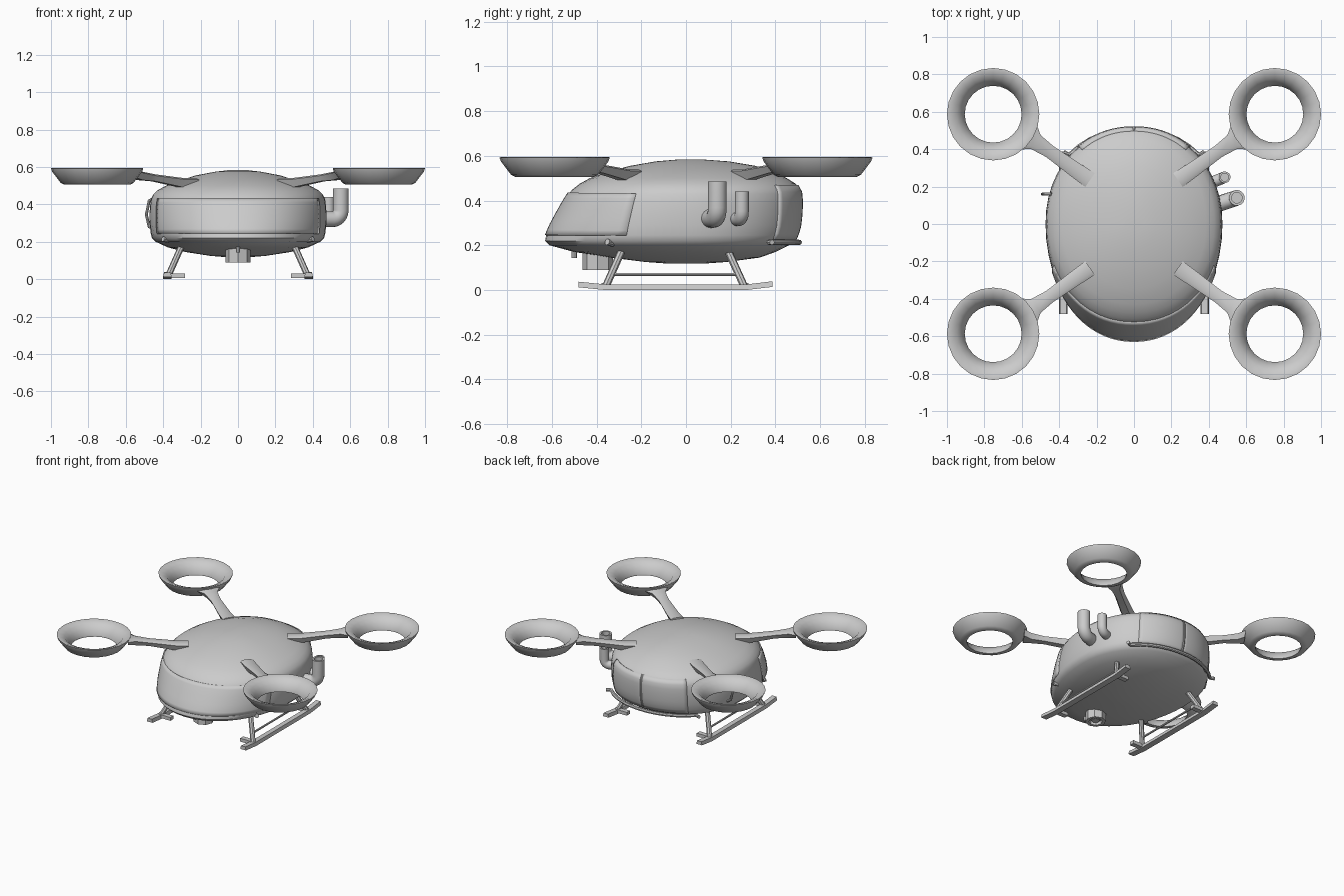
import bpy, bmesh, math
from mathutils import Vector as V

if "Cube" in bpy.data.objects:
    bpy.data.objects.remove(bpy.data.objects["Cube"])

# hull levels: z, front y, back y, half width
LEVELS = [(.118, -.08, .08, .07), (.125, -.18, .18, .15), (.145, -.34, .33, .28), (.17, -.50, .40, .375),
          (.20, -.61, .46, .44), (.22, -.63, .485, .46), (.245, -.625, .497, .467), (.29, -.605, .51, .472),
          (.34, -.578, .515, .473), (.39, -.55, .517, .471), (.43, -.525, .515, .465), (.45, -.507, .51, .455),
          (.475, -.475, .49, .43), (.50, -.43, .45, .385), (.53, -.345, .385, .305), (.555, -.25, .31, .225),
          (.575, -.135, .19, .12), (.583, -.04, .08, .05)]


def hull(z, t, off=0.0):
    """Point on the hull at height z and angle t (0 = nose, pi = tail)."""
    for a, b in zip(LEVELS, LEVELS[1:]):
        if z <= b[0]:
            break
    k = (z - a[0]) / (b[0] - a[0])
    f, r, w = (a[i] + (b[i] - a[i]) * k for i in (1, 2, 3))
    s, c = math.sin(t), math.cos(t)
    x = math.copysign(abs(s) ** .95, s) * (w + off)
    y = abs(c) ** .95 * (f - off if c > 0 else r + off)
    return V((x, y, z))


def finish(name, bm, angle=35):
    bmesh.ops.recalc_face_normals(bm, faces=bm.faces)
    me = bpy.data.meshes.new(name)
    bm.to_mesh(me)
    bm.free()
    ob = bpy.data.objects.new(name, me)
    bpy.context.collection.objects.link(ob)
    bpy.ops.object.select_all(action='DESELECT')
    ob.select_set(True)
    bpy.context.view_layer.objects.active = ob
    bpy.ops.object.shade_smooth_by_angle(angle=math.radians(angle))
    return ob


def loft(name, rings, caps=True, loop=False, angle=35):
    """Skin a list of closed point rings."""
    bm = bmesh.new()
    vs = [[bm.verts.new(p) for p in r] for r in rings]
    pairs = list(zip(vs, vs[1:])) + ([(vs[-1], vs[0])] if loop else [])
    n = len(vs[0])
    for a, b in pairs:
        for i in range(n):
            j = (i + 1) % n
            bm.faces.new((a[i], a[j], b[j], b[i]))
    if caps and not loop:
        bm.faces.new(vs[0])
        bm.faces.new(vs[-1])
    return finish(name, bm, angle)


def tube(name, pts, r, n=12, hollow=0.0):
    """Round bar along a path; hollow gives the depth of an open end."""
    pts = [V(p) for p in pts]
    rings, a = [], None
    for i, p in enumerate(pts):
        t = (pts[min(i + 1, len(pts) - 1)] - pts[max(i - 1, 0)]).normalized()
        if a is None:
            a = t.orthogonal()
        a = (a - t * a.dot(t)).normalized()
        b = t.cross(a)
        ring = lambda c, q: [c + (a * math.cos(2 * math.pi * k / n) + b * math.sin(2 * math.pi * k / n)) * q
                             for k in range(n)]
        rings.append(ring(p, r))
    if hollow:
        rings += [ring(p, r * .68), ring(p - t * hollow, r * .68)]
    return loft(name, rings)


def panel(name, z0, z1, t0, t1, rows=8, cols=28):
    """Thin shell following the hull."""
    bm = bmesh.new()
    g = [[bm.verts.new(hull(z0 + (z1 - z0) * i / rows, t0 + (t1 - t0) * j / cols, -.004))
          for j in range(cols + 1)] for i in range(rows + 1)]
    for i in range(rows):
        for j in range(cols):
            bm.faces.new((g[i][j], g[i][j + 1], g[i + 1][j + 1], g[i + 1][j]))
    ob = finish(name, bm)
    m = ob.modifiers.new("thickness", 'SOLIDIFY')
    m.thickness, m.offset = .02, 0


def box(name, c, s):
    bm = bmesh.new()
    bmesh.ops.create_cube(bm, size=1)
    for v in bm.verts:
        v.co = V(c) + V([v.co[i] * s[i] for i in range(3)])
    return finish(name, bm)


rad = math.radians

# Hull, windshield and rear door
loft("hull", [[hull(l[0], 2 * math.pi * k / 48) for k in range(48)] for l in LEVELS], angle=40)
panel("windshield", .243, .43, rad(-66), rad(66))
for s, nm in ((1, "right"), (-1, "left")):
    panel("rear_door_" + nm, .225, .465, rad(180 + s * .7), rad(180 - s * 38), cols=12)

# Rear bumper step
arc = [hull(.215, rad(a)) * 1 for a in range(136, 225, 8)]
arc = [V((p.x * 1.07, p.y * 1.06, .213)) for p in arc]
tube("rear_bumper", [(.375, .385, .213)] + arc + [(-.375, .385, .213)], .012, 8)

# Rotor ducts: cross-section spun round, and their arms
DUCT = [(.247, .593), (.24, .574), (.195, .515), (.175, .505), (.152, .505), (.152, .515), (.172, .55), (.195, .577), (.235, .594)]
ARM = [(.235, .235, .045, .475, .54), (.30, .28, .042, .49, .54), (.45, .387, .035, .523, .56),
       (.525, .438, .045, .53, .574), (.565, .464, .08, .54, .58)]
for sx in (1, -1):
    for sy in (1, -1):
        tag = ("back_" if sy > 0 else "front_") + ("right" if sx > 0 else "left")
        loft("rotor_duct_" + tag,
             [[(sx * .753 + r * math.cos(2 * math.pi * k / 24), sy * .587 + r * math.sin(2 * math.pi * k / 24), z)
               for k in range(24)] for r, z in DUCT], loop=True)
        nx, ny = -math.sin(rad(35)), math.cos(rad(35))
        loft("rotor_arm_" + tag,
             [[(sx * (x + nx * w * a), sy * (y + ny * w * a), z)
               for a, z in ((-1, hi - .008), (-.6, hi), (.6, hi), (1, hi - .008), (.6, lo), (-.6, lo))]
              for x, y, w, lo, hi in ARM])

# Landing skids with struts, rail and feet
for s, nm in ((1, "right"), (-1, "left")):
    loft("skid_" + nm, [[(s * x, y, z + dz) for x, dz in ((.355, 0), (.40, 0), (.395, .025), (.36, .025))]
                        for y, z in ((-.48, .012), (-.36, 0), (.27, 0), (.387, .014))])
    for y0, y1, e in ((-.29, -.36, "front"), (.19, .262, "back")):
        tube(f"strut_{e}_{nm}", [(s * .305, y0, .17), (s * .375, y1, .012)], .017, 8)
        box(f"foot_{e}_{nm}", (s * .325, y1, .019), (.085, .035, .024))
    tube("skid_rail_" + nm, [(s * .35, -.335, .07), (s * .35, .235, .07)], .007, 8)
    lamp = hull(.215, rad(s * 58))
    tube("side_lamp_" + nm, [lamp * .96, V((lamp.x * 1.03, lamp.y * 1.03, .215))], .014, 10)

# Exhaust pipes on the right side
for nm, p0, p1, r, z0, z1 in (("large", (.40, .09), (.55, .14), .042, .32, .485),
                              ("small", (.36, .20), (.485, .25), .031, .317, .44)):
    d = (V(p1) - V(p0)).normalized()
    e = V(p1)
    R = r * 1.15
    bend = []
    for k in range(7):
        a = rad(15 * k)
        q = e - d * (R - R * math.sin(a))
        bend.append((q.x, q.y, z0 + R * (1 - math.cos(a))))
    tube("exhaust_" + nm, [(*p0, z0)] + bend + [(e.x, e.y, z1)], r, 16, hollow=.08)

# Belly camera turret
tube("turret", [(0, -.395, .17), (0, -.395, .09)], .068, 8, hollow=.025)
tube("turret_lens", [(0, -.395, .15), (0, -.395, .098)], .028, 8)
tube("nose_sensor", [(0, -.50, .18), (0, -.50, .142)], .012, 8)

# Grab handle on the left side
tube("grab_handle", [(-.44, .16, .26), (-.475, .16, .28), (-.49, .16, .345), (-.475, .16, .42), (-.44, .16, .44)], .008, 8)
